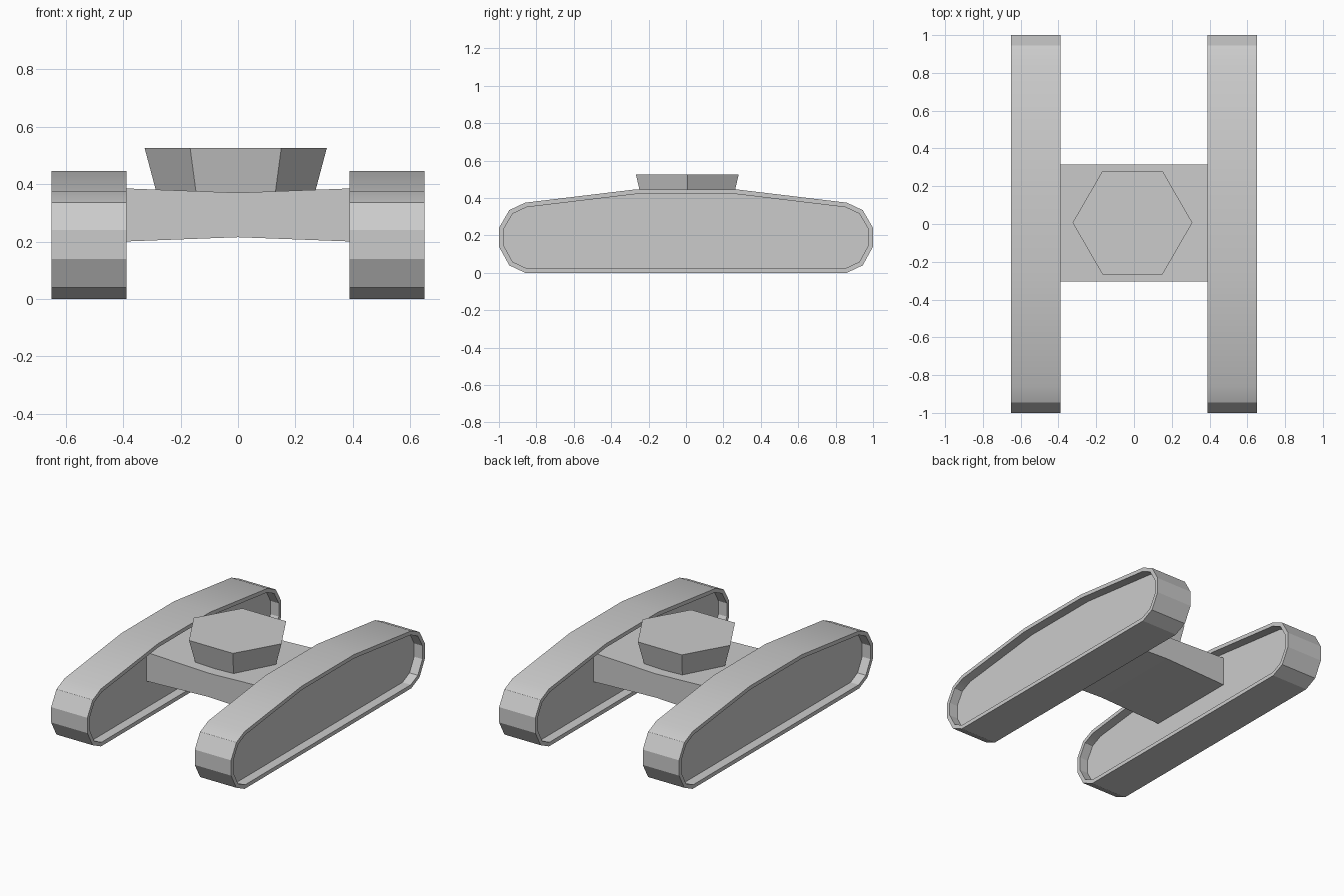
import bpy, bmesh, math
from mathutils import Matrix

cube = bpy.data.objects.get("Cube")
if cube:
    bpy.data.objects.remove(cube, do_unlink=True)

GREY = (0.6, 0.6, 0.6, 1)
grey = bpy.data.materials.new("plain grey")
grey.use_nodes = True
grey.diffuse_color = GREY
grey.node_tree.nodes["Principled BSDF"].inputs["Base Color"].default_value = GREY


def finish(name, bm, smooth=False):
    bmesh.ops.recalc_face_normals(bm, faces=bm.faces)
    mesh = bpy.data.meshes.new(name)
    bm.to_mesh(mesh)
    bm.free()
    mesh.materials.append(grey)
    obj = bpy.data.objects.new(name, mesh)
    bpy.context.collection.objects.link(obj)
    if smooth:
        bpy.ops.object.select_all(action="DESELECT")
        obj.select_set(True)
        bpy.context.view_layer.objects.active = obj
        bpy.ops.object.shade_smooth_by_angle(angle=math.radians(20))
    return obj


def prism(points, direction):
    """Closed prism from a flat outline."""
    bm = bmesh.new()
    face = bm.faces.new([bm.verts.new(p) for p in points])
    out = bmesh.ops.extrude_face_region(bm, geom=[face], use_keep_orig=True)
    moved = [v for v in out["geom"] if isinstance(v, bmesh.types.BMVert)]
    bmesh.ops.translate(bm, vec=direction, verts=moved)
    bmesh.ops.recalc_face_normals(bm, faces=bm.faces)
    return bm


# Tracks: side outline, rimmed and recessed on both faces
half = [(0.86, 0), (0.945, 0.04), (1, 0.14), (1, 0.24),
        (0.945, 0.335), (0.86, 0.375), (0.27, 0.446)]
outline = half + [(-y, z) for y, z in reversed(half)]
for name, x in (("left_track", 0.388), ("right_track", -0.65)):
    bm = prism([(x, y, z) for y, z in outline], (0.262, 0, 0))
    sides = [f for f in bm.faces if abs(f.normal.x) > 0.9]
    bmesh.ops.inset_individual(bm, faces=sides, thickness=0.025, use_even_offset=True)
    bmesh.ops.inset_individual(bm, faces=sides, thickness=0, depth=-0.06)
    finish(name, bm, smooth=True)

# Cross body: pinched in the middle, ending at the recessed track panels
section = [(-0.45, 0.198), (0, 0.215), (0.45, 0.198),
           (0.45, 0.387), (0, 0.37), (-0.45, 0.387)]
finish("cross_body", prism([(x, -0.305, z) for x, z in section], (0, 0.62, 0)))

# Turret base: hexagon flaring upward
bm = bmesh.new()
bmesh.ops.create_cone(bm, cap_ends=True, segments=6, radius1=0.273, radius2=0.317,
                      depth=0.165, matrix=Matrix.Translation((-0.008, 0.007, 0.4425))
                      @ Matrix.Rotation(math.radians(90), 4, "Z"))
finish("turret_base", bm)
